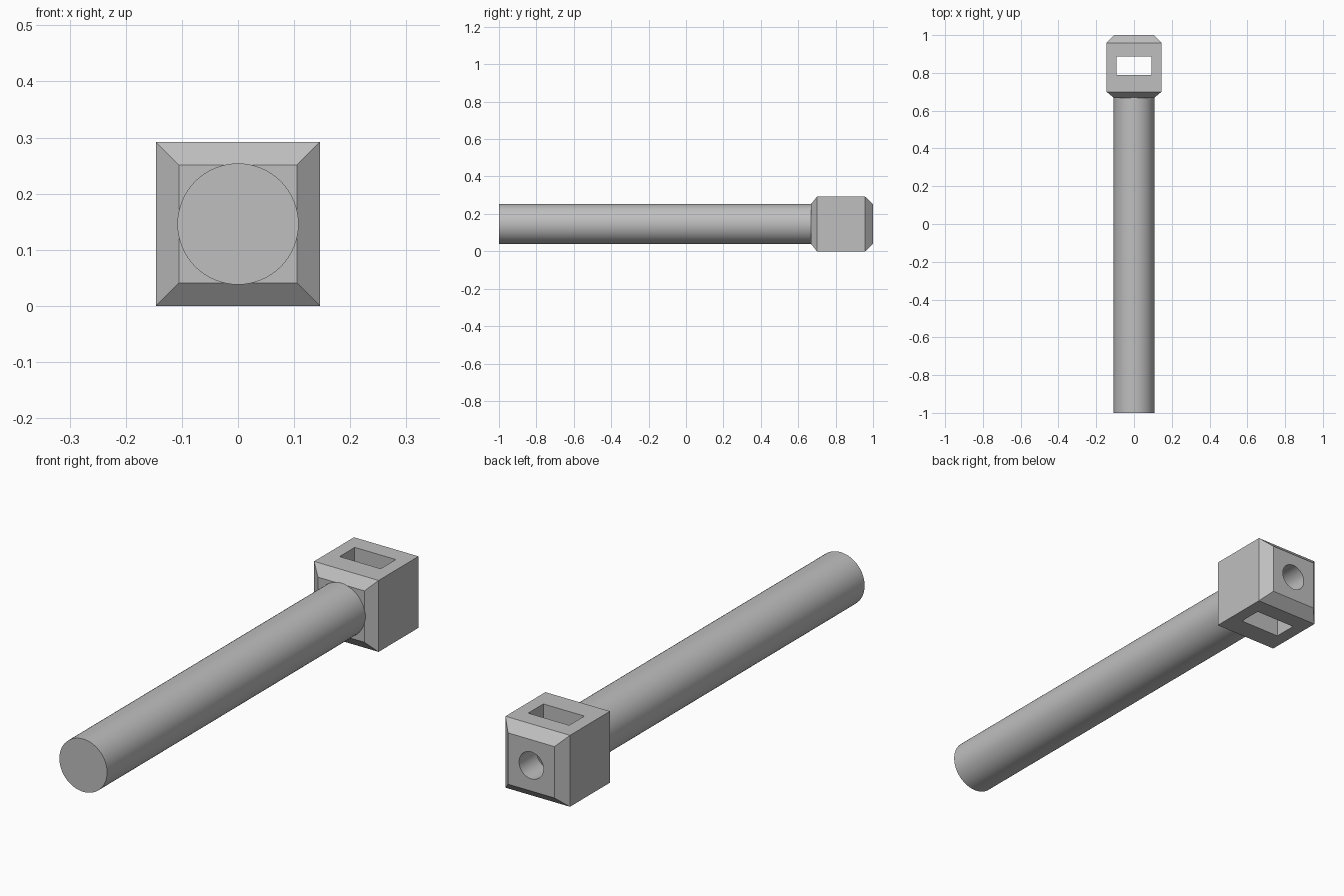
import bpy
import bmesh
import math

if "Cube" in bpy.data.objects:
    bpy.data.objects.remove(bpy.data.objects["Cube"], do_unlink=True)

MID_Z = 0.146      # height of the shaft axis
HEAD_HALF = 0.146  # half width of the square head
FACE_HALF = 0.105  # half width of the bevelled end faces

grey = bpy.data.materials.new("plain_grey")
grey.use_nodes = True
colour = (0.52, 0.52, 0.52, 1)
grey.diffuse_color = colour
grey.node_tree.nodes["Principled BSDF"].inputs["Base Color"].default_value = colour


def cylinder_y(name, radius, y0, y1, sides=64):
    """Cylinder lying along y on the shaft axis."""
    bpy.ops.mesh.primitive_cylinder_add(
        vertices=sides, radius=radius, depth=y1 - y0,
        location=(0, (y0 + y1) / 2, MID_Z), rotation=(math.pi / 2, 0, 0))
    obj = bpy.context.object
    obj.name = name
    obj.data.materials.append(grey)
    return obj


def cut(target, cutter):
    """Subtract the cutter from the target, then discard it."""
    cutter.hide_render = True
    mod = target.modifiers.new("cut", 'BOOLEAN')
    mod.operation = 'DIFFERENCE'
    mod.solver = 'EXACT'
    mod.object = cutter
    bpy.context.view_layer.objects.active = target
    bpy.ops.object.modifier_apply(modifier=mod.name)
    bpy.data.objects.remove(cutter, do_unlink=True)


def smooth(obj):
    bpy.ops.object.select_all(action='DESELECT')
    obj.select_set(True)
    bpy.context.view_layer.objects.active = obj
    bpy.ops.object.shade_smooth_by_angle(angle=math.radians(30))


# Square head: four square sections joined along y
sections = [(0.667, FACE_HALF), (0.70, HEAD_HALF), (0.958, HEAD_HALF), (1.0, FACE_HALF)]
bm = bmesh.new()
rings = [[bm.verts.new((sx * h, y, MID_Z + sz * h))
          for sx, sz in ((-1, -1), (1, -1), (1, 1), (-1, 1))] for y, h in sections]
for a, b in zip(rings, rings[1:]):
    for i in range(4):
        j = (i + 1) % 4
        bm.faces.new((a[i], a[j], b[j], b[i]))
bm.faces.new(rings[0])
bm.faces.new(rings[-1])
bmesh.ops.recalc_face_normals(bm, faces=bm.faces)
mesh = bpy.data.meshes.new("head")
bm.to_mesh(mesh)
bm.free()
mesh.materials.append(grey)
head = bpy.data.objects.new("head", mesh)
bpy.context.collection.objects.link(head)

# Vertical slot through the head
bpy.ops.mesh.primitive_cube_add(size=1, location=(0, 0.838, MID_Z))
slot = bpy.context.object
slot.name = "slot_cutter"
slot.scale = (0.186, 0.098, 0.5)
slot.data.materials.append(grey)
cut(head, slot)

# Round hole from the back face into the slot
cut(head, cylinder_y("hole_cutter", 0.055, 0.84, 1.1, 48))
smooth(head)

# Round shaft, running slightly into the head
shaft = cylinder_y("shaft", 0.108, -1.0, 0.69)
smooth(shaft)
